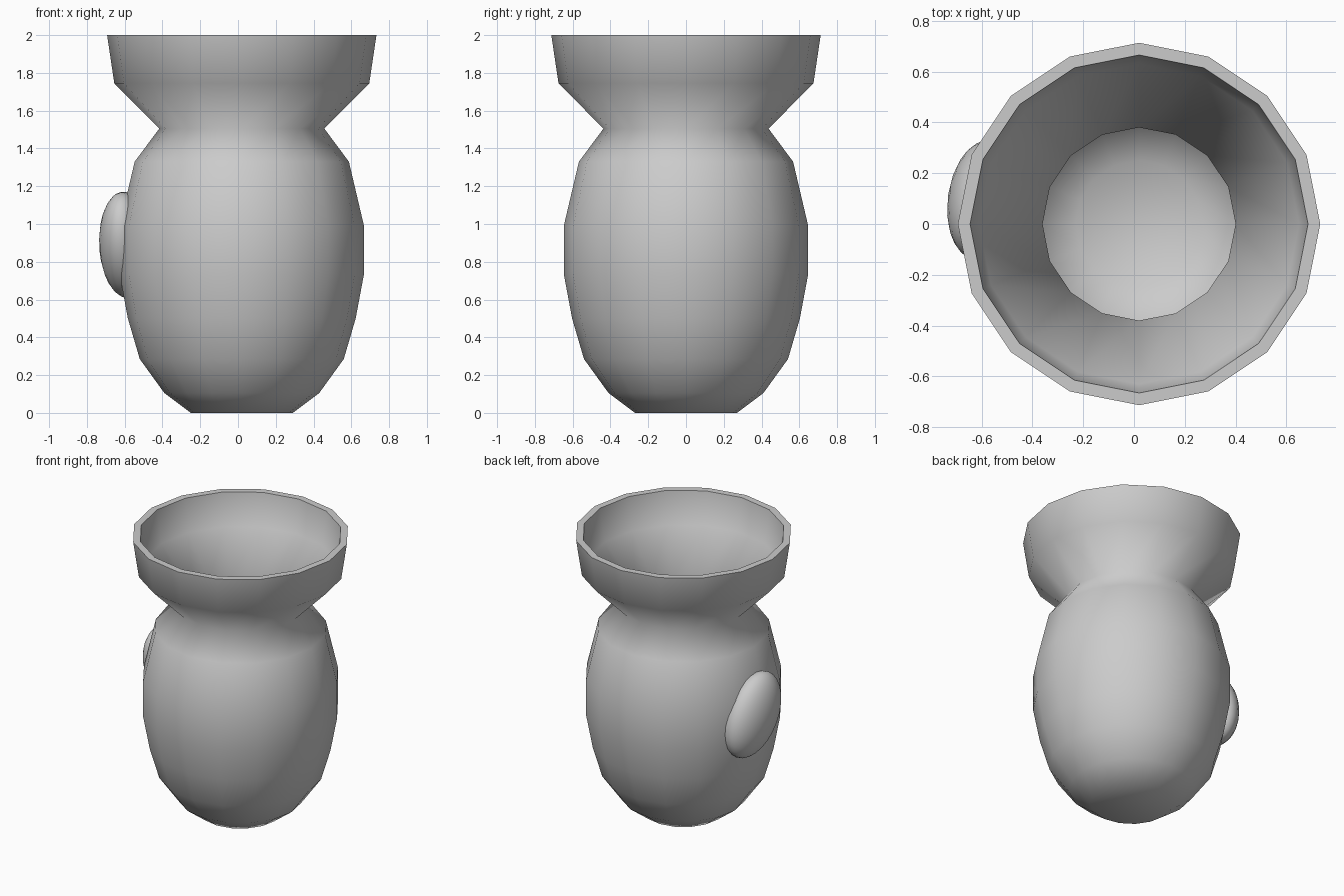
import bpy, bmesh, math

if "Cube" in bpy.data.objects:
    bpy.data.objects.remove(bpy.data.objects["Cube"])

SIDES = 16
CX = 0.02

# Wall profile (radius, height): outside going up, then inside going down
outer = [(0.27, 0), (0.41, 0.105), (0.54, 0.285), (0.603, 0.5), (0.647, 0.735),
         (0.647, 0.99), (0.567, 1.33), (0.437, 1.505), (0.675, 1.745), (0.713, 2.0)]
inner = [(0.665, 2.0), (0.63, 1.765), (0.38, 1.51), (0.52, 1.31), (0.597, 0.98),
         (0.597, 0.74), (0.555, 0.515), (0.5, 0.31), (0.38, 0.145), (0.25, 0.05)]


def lathe(name, profile, sides, rim):
    bm = bmesh.new()
    rings = []
    for r, z in profile:
        rings.append([bm.verts.new((r * math.cos(2 * math.pi * i / sides),
                                    r * math.sin(2 * math.pi * i / sides), z))
                      for i in range(sides)])
    for k, (a, b) in enumerate(zip(rings, rings[1:])):
        for i in range(sides):
            j = (i + 1) % sides
            f = bm.faces.new((a[i], a[j], b[j], b[i]))
            f.smooth = k != rim
    # Base underside and inner floor
    for cap in (rings[0][::-1], rings[-1]):
        bm.faces.new(cap).smooth = True
    # Crisp edges around the flat lip
    for ring in (rings[rim], rings[rim + 1]):
        for i in range(sides):
            bm.edges.get((ring[i], ring[(i + 1) % sides])).smooth = False
    bmesh.ops.recalc_face_normals(bm, faces=bm.faces)
    me = bpy.data.meshes.new(name)
    bm.to_mesh(me)
    bm.free()
    ob = bpy.data.objects.new(name, me)
    bpy.context.collection.objects.link(ob)
    return ob


# Hollow vase body with flared collar
vase = lathe("vase", outer + inner, SIDES, len(outer) - 1)
vase.location.x = CX

# Tilted oval boss on the left wall
bpy.ops.mesh.primitive_uv_sphere_add(segments=24, ring_count=14, radius=1,
                                     location=(-0.598, 0.095, 0.89),
                                     rotation=(math.radians(30), 0, math.radians(-8)))
boss = bpy.context.object
boss.name = "oval_boss"
boss.scale = (0.135, 0.21, 0.3)
bpy.ops.object.shade_smooth()
